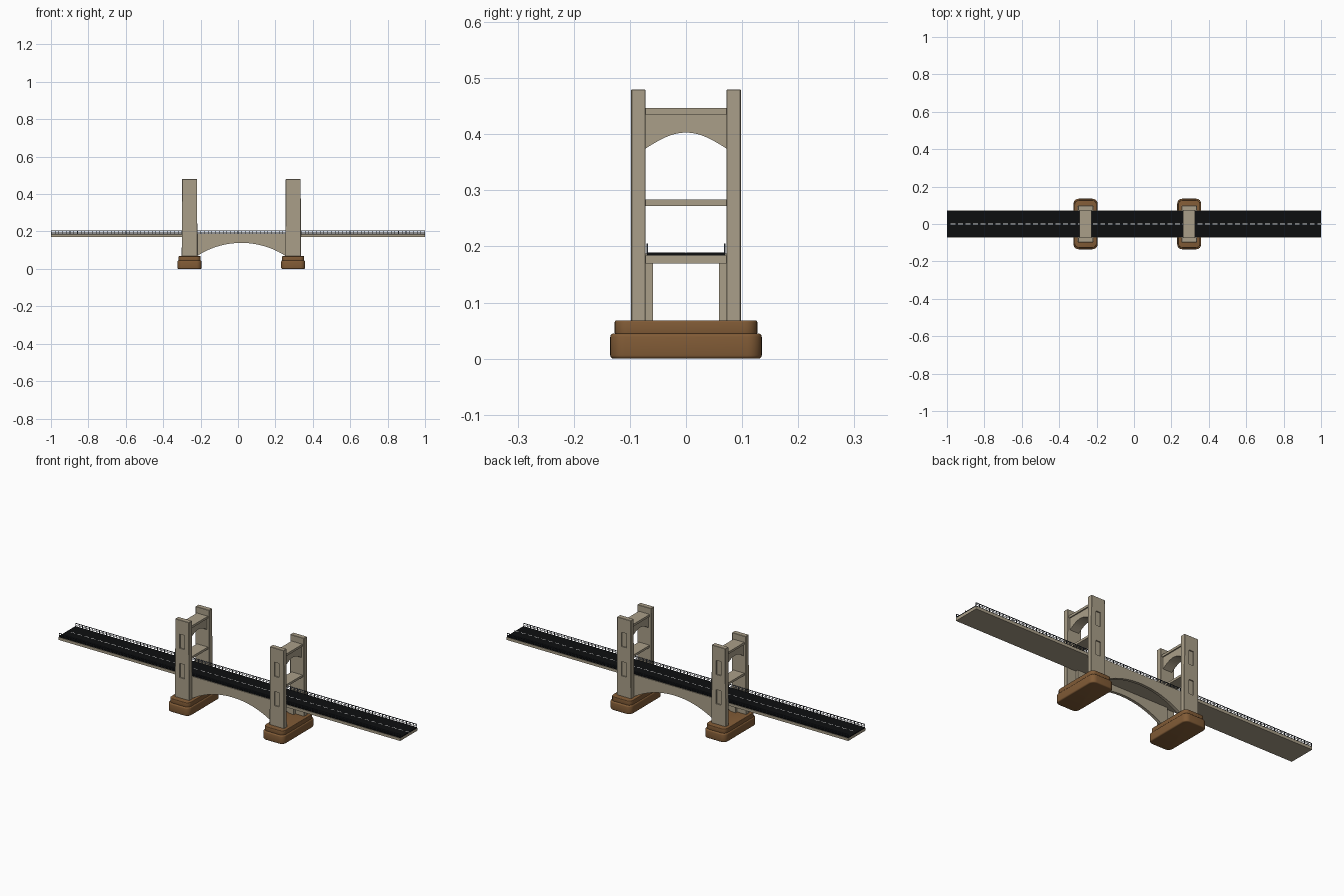
import bpy, bmesh, math

if "Cube" in bpy.data.objects:
    bpy.data.objects.remove(bpy.data.objects["Cube"])

TOWERS = (-0.259, 0.295)


def mat(name, col):
    m = bpy.data.materials.new(name)
    m.diffuse_color = (*col, 1)
    m.use_nodes = True
    m.node_tree.nodes["Principled BSDF"].inputs["Base Color"].default_value = m.diffuse_color
    return m


STONE = mat("tan_stone", (0.40, 0.345, 0.25))
BROWN = mat("brown_footing", (0.22, 0.105, 0.037))
ASPHALT = mat("black_asphalt", (0.004, 0.0045, 0.005))
WHITE = mat("white_paint", (0.8, 0.8, 0.8))
METAL = mat("dark_rail_metal", (0.035, 0.042, 0.055))


def add_box(bm, x0, x1, y0, y1, z0, z1):
    r = bmesh.ops.create_cube(bm, size=1)
    for v in r["verts"]:
        v.co = (x1 if v.co.x > 0 else x0, y1 if v.co.y > 0 else y0, z1 if v.co.z > 0 else z0)
    return r["verts"]


def finish(bm, name, m):
    bmesh.ops.recalc_face_normals(bm, faces=bm.faces)
    me = bpy.data.meshes.new(name)
    bm.to_mesh(me)
    bm.free()
    me.materials.append(m)
    ob = bpy.data.objects.new(name, me)
    bpy.context.collection.objects.link(ob)
    return ob


def boxes(name, m, *dims):
    bm = bmesh.new()
    for d in dims:
        add_box(bm, *d)
    return finish(bm, name, m)


def extrude_profile(name, m, pts, axis_vec):
    bm = bmesh.new()
    f = bm.faces.new([bm.verts.new(p) for p in pts])
    r = bmesh.ops.extrude_face_region(bm, geom=[f])
    vs = [v for v in r["geom"] if isinstance(v, bmesh.types.BMVert)]
    bmesh.ops.translate(bm, verts=vs, vec=axis_vec)
    return finish(bm, name, m)


def smooth(ob):
    bpy.ops.object.select_all(action='DESELECT')
    ob.select_set(True)
    bpy.context.view_layer.objects.active = ob
    bpy.ops.object.shade_smooth_by_angle(angle=math.radians(35))


def rounded_block(name, m, cx, hx, hy, z0, z1, corner, edge):
    # block with rounded plan corners and softened top and bottom rims
    bm = bmesh.new()
    add_box(bm, cx - hx, cx + hx, -hy, hy, z0, z1)
    up = [e for e in bm.edges if abs(e.verts[0].co.z - e.verts[1].co.z) > 1e-4]
    bmesh.ops.bevel(bm, geom=up, offset=corner, segments=6, affect='EDGES', profile=0.5)
    rim = [e for e in bm.edges if abs(e.verts[0].co.z - e.verts[1].co.z) < 1e-5]
    bmesh.ops.bevel(bm, geom=rim, offset=edge, segments=3, affect='EDGES', profile=0.5)
    ob = finish(bm, name, m)
    smooth(ob)


def tower_leg(cx, s):
    # slightly tapered slab with two sunken panels on its outer face
    bm = bmesh.new()
    y0, y1 = sorted((s * 0.072, s * 0.098))
    for v in add_box(bm, cx - 0.042, cx + 0.042, y0, y1, 0.06, 0.48):
        if v.co.z > 0.3:
            v.co.x = cx + math.copysign(0.04, v.co.x - cx)
    bmesh.ops.bevel(bm, geom=bm.edges[:], offset=0.0015, segments=1, affect='EDGES')
    leg = finish(bm, "tower_leg", STONE)
    c0, c1 = sorted((s * 0.092, s * 0.12))
    cutter = boxes("panel_cutter", STONE,
                   (cx - 0.014, cx + 0.014, c0, c1, 0.175, 0.25),
                   (cx - 0.014, cx + 0.014, c0, c1, 0.33, 0.405))
    cutter.hide_render = True
    mod = leg.modifiers.new("panels", 'BOOLEAN')
    mod.object = cutter
    mod.solver = 'EXACT'
    bpy.context.view_layer.objects.active = leg
    bpy.ops.object.modifier_apply(modifier=mod.name)
    bpy.data.objects.remove(cutter)


# Towers: footing, legs, cross beams
for cx in TOWERS:
    rounded_block("footing_base", BROWN, cx, 0.064, 0.135, 0.0, 0.045, 0.026, 0.006)
    rounded_block("footing_cap", BROWN, cx, 0.059, 0.127, 0.043, 0.068, 0.023, 0.003)
    for s in (-1, 1):
        tower_leg(cx, s)
    boxes("cross_beams", STONE,
          (cx - 0.032, cx + 0.032, -0.073, 0.073, 0.272, 0.284),
          (cx - 0.032, cx + 0.032, -0.073, 0.073, 0.435, 0.447))
    pts = [(cx - 0.026, 0.073, 0.436), (cx - 0.026, -0.073, 0.436)]
    for i in range(17):
        t = -1 + i / 8
        pts.append((cx - 0.026, 0.073 * t, 0.374 + 0.029 * math.cos(t * math.pi / 2)))
    extrude_profile("arched_beam", STONE, pts, (0.052, 0, 0))

# Arch walls between the towers
xa, xb = TOWERS[0] + 0.01, TOWERS[1] - 0.01
ia, ib = TOWERS[0] + 0.042, TOWERS[1] - 0.042
mid, half = (ia + ib) / 2, (ib - ia) / 2
rise = 0.069
R = (half * half + rise * rise) / (2 * rise)
for s in (-1, 1):
    y = -0.0735 if s < 0 else 0.0585
    pts = [(xb, y, 0.067), (xb, y, 0.187), (xa, y, 0.187), (xa, y, 0.067)]
    for i in range(25):
        dx = half * (-1 + i / 12)
        pts.append((mid + dx, y, 0.07 + rise - R + math.sqrt(R * R - dx * dx)))
    extrude_profile("arch_wall", STONE, pts, (0, 0.015, 0))

# Deck, road surface and centre line
boxes("deck_slab", STONE, (-1, 1, -0.072, 0.072, 0.170, 0.184))
boxes("road_surface", ASPHALT, (-1, 1, -0.0695, 0.0695, 0.184, 0.189))
boxes("centre_line_dashes", WHITE,
      *[(-0.98 + i * 0.04, -0.98 + i * 0.04 + 0.026, -0.002, 0.002, 0.1885, 0.1896) for i in range(50)])

# Railings
for s in (-1, 1):
    y = s * 0.069
    parts = [(-1, 1, y - 0.0013, y + 0.0013, 0.2025, 0.2055),
             (-1, 1, y - 0.0008, y + 0.0008, 0.195, 0.1965)]
    for i in range(101):
        x = -0.998 + i * 1.996 / 100
        parts.append((x - 0.0015, x + 0.0015, y - 0.0012, y + 0.0012, 0.186, 0.203))
    boxes("railing", METAL, *parts)
